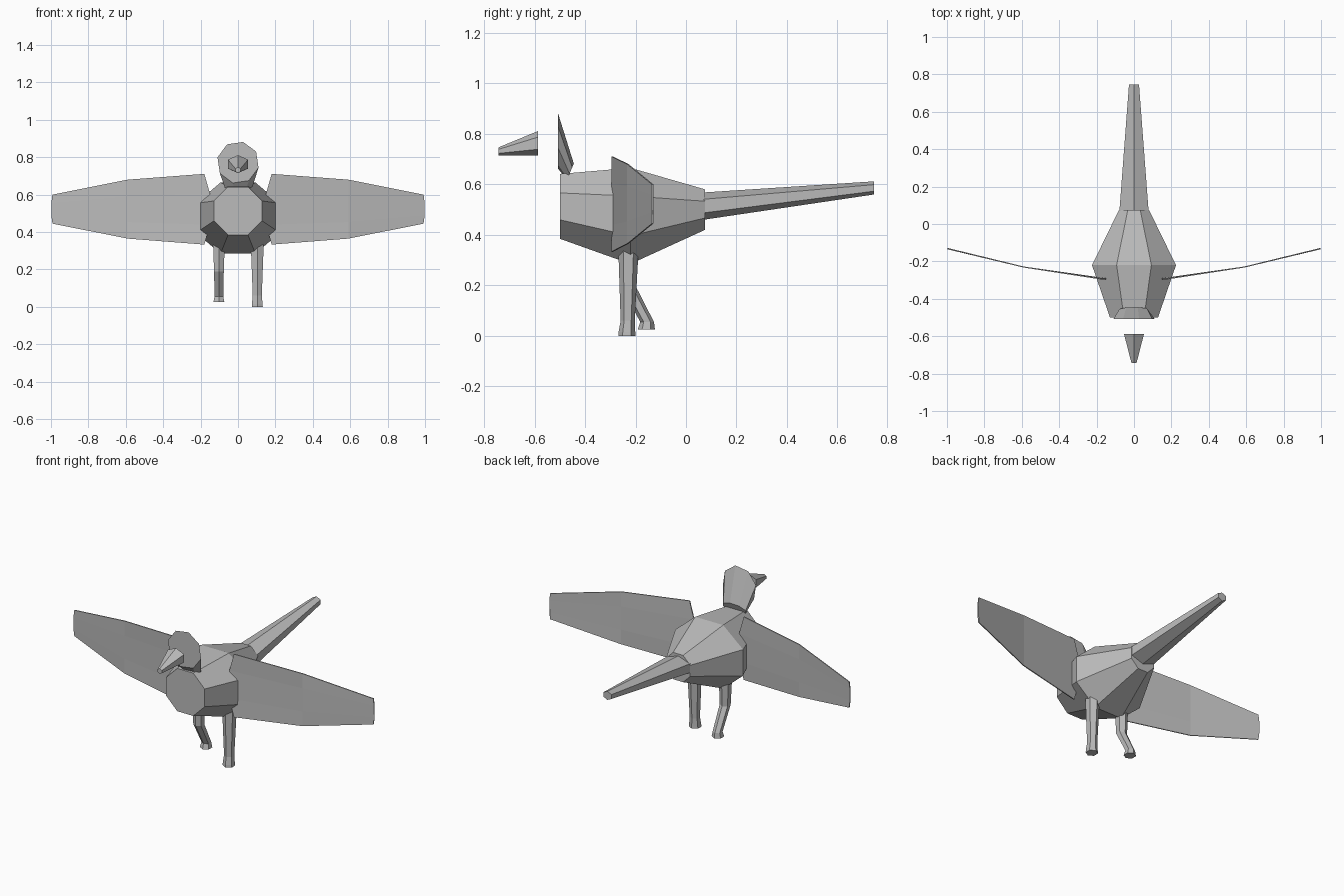
import bpy
import bmesh
from math import sin, cos, radians, pi

cube = bpy.data.objects.get("Cube")
if cube:
    bpy.data.objects.remove(cube, do_unlink=True)

grey = bpy.data.materials.new("plain grey")
grey.use_nodes = True
grey.diffuse_color = (0.5, 0.5, 0.5, 1)
bsdf = next(n for n in grey.node_tree.nodes if n.type == "BSDF_PRINCIPLED")
bsdf.inputs["Base Color"].default_value = grey.diffuse_color


def loft(name, rings):
    """Skin a list of equal-length rings and cap both ends."""
    bm = bmesh.new()
    loops = [[bm.verts.new(p) for p in ring] for ring in rings]
    n = len(loops[0])
    for a, b in zip(loops, loops[1:]):
        for i in range(n):
            j = (i + 1) % n
            bm.faces.new((a[i], a[j], b[j], b[i]))
    bm.faces.new(loops[0])
    bm.faces.new(loops[-1])
    bmesh.ops.recalc_face_normals(bm, faces=bm.faces)
    mesh = bpy.data.meshes.new(name)
    bm.to_mesh(mesh)
    bm.free()
    mesh.materials.append(grey)
    obj = bpy.data.objects.new(name, mesh)
    bpy.context.collection.objects.link(obj)
    return obj


def upright(y, z, rx, rz, sides, phase, lean=0):
    """Ring facing forward; lean pushes its upper half back."""
    angles = [radians(phase) + 2 * pi * i / sides for i in range(sides)]
    return [(rx * cos(a), y + lean * sin(a), z + rz * sin(a)) for a in angles]


def level(x, y, z, r):
    """Horizontal six-sided ring for the legs."""
    return [(x + r * sin(pi * i / 3), y + r * cos(pi * i / 3), z) for i in range(6)]


# Body: three eight-sided sections
loft("body", [upright(-0.5, 0.513, 0.139, 0.139, 8, 22.5),
              upright(-0.22, 0.475, 0.243, 0.206, 8, 22.5),
              upright(0.075, 0.5, 0.087, 0.087, 8, 22.5)])

# Tail: tapering six-sided spike with a top ridge
loft("tail", [upright(0.07, 0.514, 0.09, 0.054, 6, 30),
              upright(0.745, 0.586, 0.031, 0.026, 6, 30)])

# Head: flat front disc narrowing back into the body
loft("head", [upright(-0.507, 0.772, 0.113, 0.113, 8, 31),
              upright(-0.458, 0.65, 0.08, 0.033, 8, 31, 0.014)])

# Beak: six-sided, flat along its underside
loft("beak", [upright(-0.587, 0.763, 0.062, 0.048, 6, 30),
              upright(-0.742, 0.731, 0.016, 0.016, 6, 30)])


# Wings: thin blades with three spanwise stations
def wing_ring(x, bulge, y, low, high):
    h = high - low
    outline = [(x, low), (x + bulge, low + h * 0.28),
               (x + bulge, high - h * 0.28), (x, high)]
    t = 0.003
    return ([(px, y - t, z) for px, z in outline] +
            [(px, y + t, z) for px, z in reversed(outline)])


for side, label in ((1, "left"), (-1, "right")):
    stations = [wing_ring(0.18, -0.03, -0.293, 0.333, 0.711),
                wing_ring(0.59, 0.0, -0.23, 0.365, 0.68),
                wing_ring(0.992, 0.006, -0.132, 0.445, 0.6)]
    loft(label + "_wing", [[(side * x, y, z) for x, y, z in r] for r in stations])

# Legs: one straight, one bent back at the knee
loft("left_leg", [level(0.103, y, z, r) for y, z, r in
                  ((-0.228, 0.34, 0.04), (-0.231, 0.06, 0.028),
                   (-0.234, 0.015, 0.033), (-0.234, 0, 0.034))])
loft("right_leg", [level(-0.102, y, z, r) for y, z, r in
                   ((-0.228, 0.34, 0.036), (-0.226, 0.19, 0.03),
                    (-0.154, 0.055, 0.027), (-0.157, 0.025, 0.034))])
